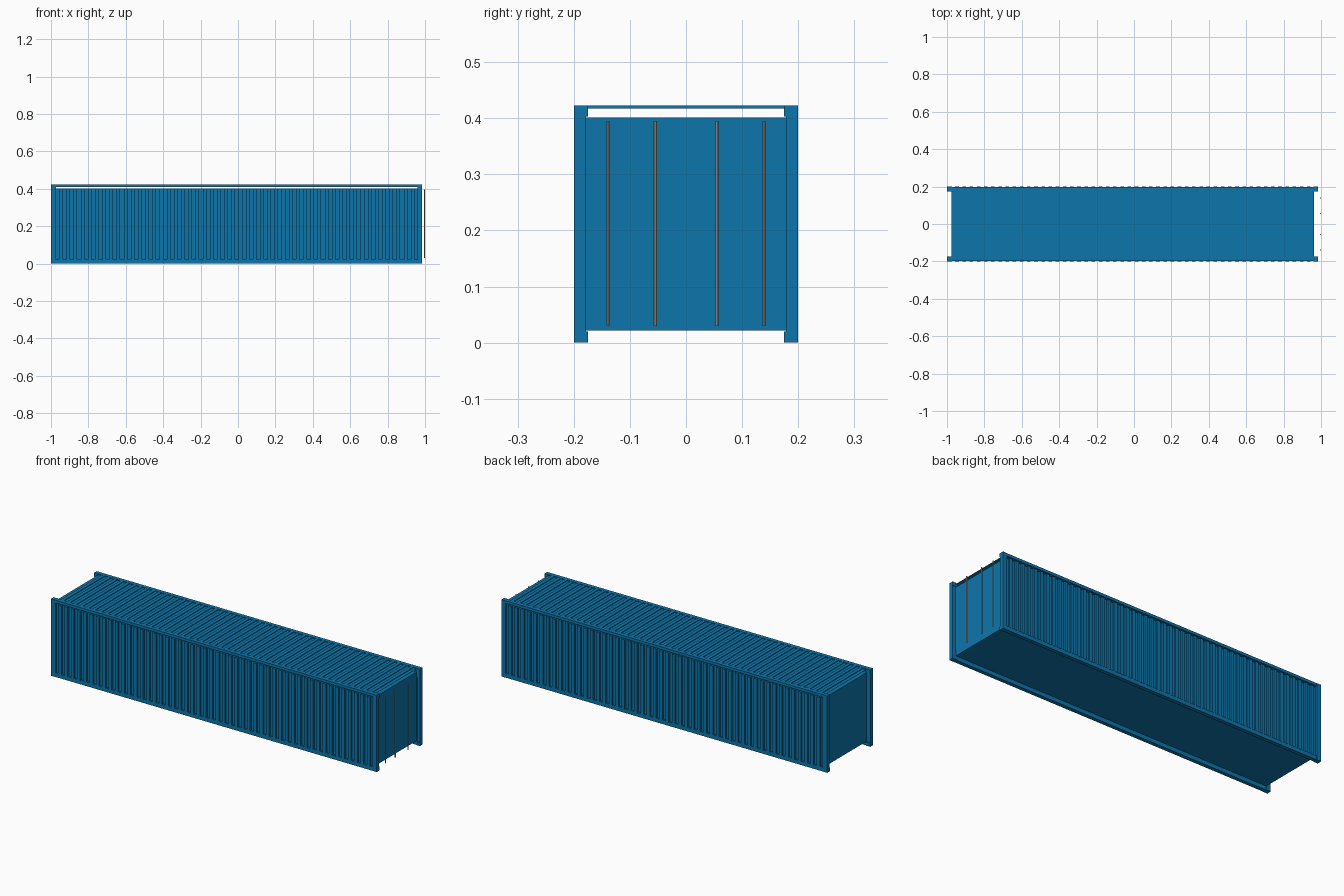
import bpy, bmesh

cube = bpy.data.objects.get("Cube")
if cube:
    bpy.data.objects.remove(cube, do_unlink=True)


def material(name, rgb):
    m = bpy.data.materials.new(name)
    m.use_nodes = True
    m.diffuse_color = (*rgb, 1)
    m.node_tree.nodes["Principled BSDF"].inputs["Base Color"].default_value = (*rgb, 1)
    return m


BLUE = material("container_blue", (0.004, 0.18, 0.41))
STEEL = material("rod_steel", (0.42, 0.38, 0.36))


def finish(name, bm, mat):
    bmesh.ops.recalc_face_normals(bm, faces=bm.faces)
    mesh = bpy.data.meshes.new(name)
    bm.to_mesh(mesh)
    bm.free()
    mesh.materials.append(mat)
    obj = bpy.data.objects.new(name, mesh)
    bpy.context.collection.objects.link(obj)
    return obj


def box(name, lo, hi, mat=BLUE):
    bm = bmesh.new()
    bmesh.ops.create_cube(bm, size=1)
    for v in bm.verts:
        v.co = [(a + b) / 2 + c * (b - a) for a, b, c in zip(lo, hi, v.co)]
    return finish(name, bm, mat)


def corrugated(name, x0, x1, ribs, inner, low, high, place, span):
    """Square-wave sheet along x; place(x, depth, across) gives the position."""
    pitch = (x1 - x0) / (ribs + 0.5) / 2
    outline = [(x0, inner)]
    for i in range(2 * ribs + 1):
        depth = low if i % 2 == 0 else high
        outline += [(x0 + i * pitch, depth), (x0 + (i + 1) * pitch, depth)]
    outline.append((outline[-1][0], inner))
    bm = bmesh.new()
    face = bm.faces.new([bm.verts.new(place(x, d, span[0])) for x, d in outline])
    ext = bmesh.ops.extrude_face_region(bm, geom=[face])
    for v in ext["geom"]:
        if isinstance(v, bmesh.types.BMVert):
            x, d = outline[0]
            v.co += place(0, 0, span[1]) - place(0, 0, span[0])
    return finish(name, bm, BLUE)


from mathutils import Vector

LEFT, RIGHT, TOP = -1.0, 0.985, 0.423
X0, X1 = -0.975, 0.963
RIBS = 50

# Inner box with floor and end walls
box("body", (X0, -0.18, 0.022), (X1, 0.18, 0.401))

# Roof sheet, lifted clear of the body
corrugated("roof", X0, X1, RIBS, 0.4175, 0.4185, 0.4225,
           lambda x, d, a: Vector((x, a, d)), (-0.178, 0.178))

for side, s in (("left", 1), ("right", -1)):
    def span(a, b):
        return sorted((a * s, b * s))

    # Corrugated wall
    corrugated(side + "_wall", X0, X1, RIBS, 0.178, 0.19, 0.2,
               lambda x, d, a: Vector((x, d * s, a)), (0.02, 0.402))

    # Long rails
    for name, z0, z1 in (("bottom_rail", 0, 0.022), ("top_rail", 0.408, TOP)):
        a, b = span(0.178, 0.199)
        box(f"{side}_{name}", (LEFT, a, z0), (RIGHT, b, z1))

    # Corner posts and their fittings
    for end, x0, x1 in (("rear", LEFT, X0 + 0.002), ("door", X1 - 0.002, RIGHT)):
        a, b = span(0.178, 0.2)
        box(f"{side}_{end}_post", (x0, a, 0), (x1, b, TOP))
        a, b = span(0.175, 0.2)
        for level, z0, z1 in (("lower", 0, 0.02), ("upper", 0.403, TOP)):
            box(f"{side}_{end}_{level}_fitting", (x0, a, z0), (x1, b, z1))

    # Door locking rods
    for place, y in (("inner", 0.055), ("outer", 0.139)):
        bm = bmesh.new()
        bmesh.ops.create_cone(bm, cap_ends=True, segments=8, radius1=0.003,
                              radius2=0.003, depth=0.365)
        bmesh.ops.translate(bm, verts=bm.verts, vec=(0.997, y * s, 0.2125))
        finish(f"{side}_{place}_rod", bm, STEEL)
